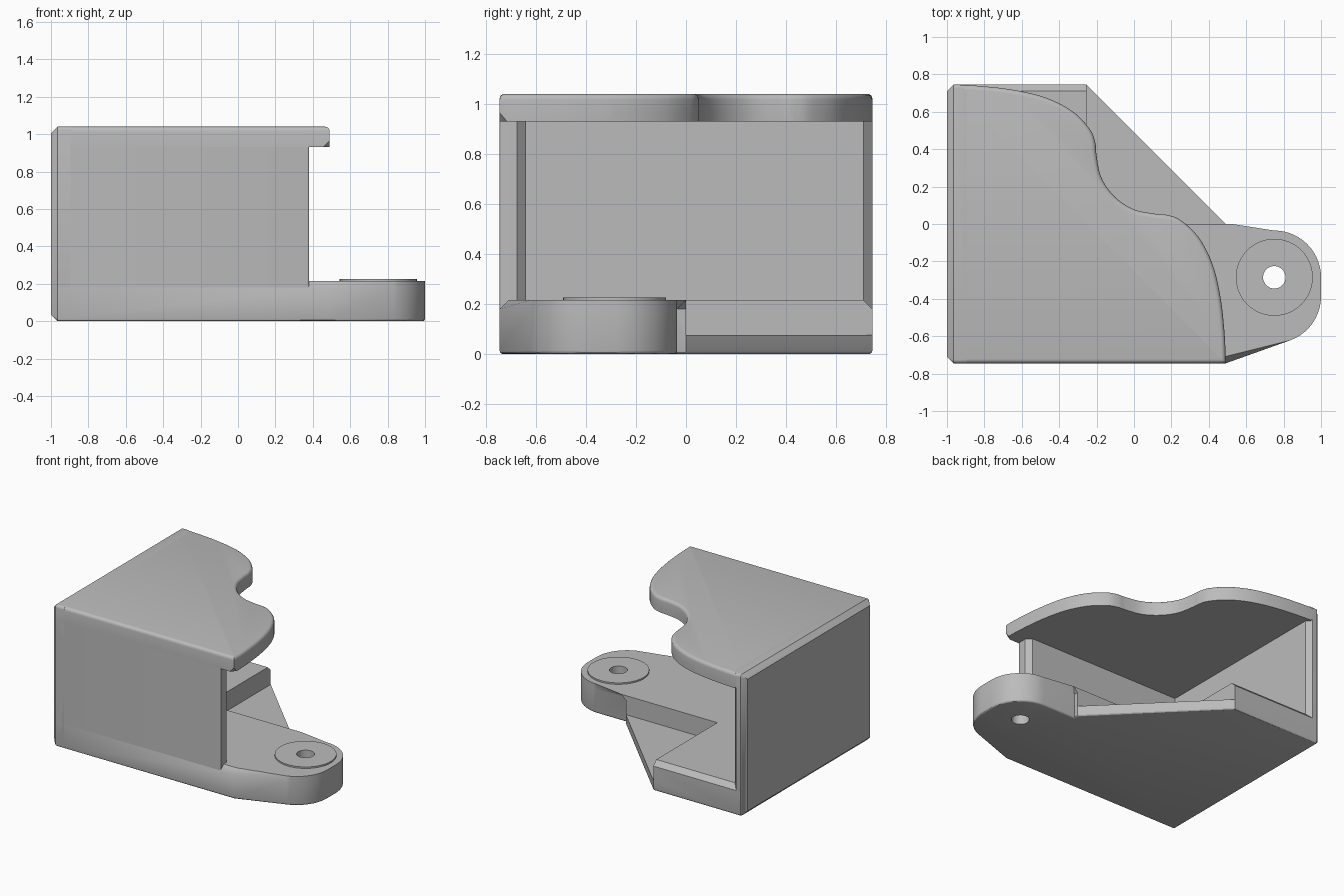
import bpy, bmesh, math
from mathutils import Vector

cube = bpy.data.objects.get("Cube")
if cube:
    bpy.data.objects.remove(cube, do_unlink=True)

grey = bpy.data.materials.new("plain_grey")
grey.use_nodes = True
grey.diffuse_color = (0.5, 0.5, 0.5, 1)
grey.node_tree.nodes["Principled BSDF"].inputs["Base Color"].default_value = (0.5, 0.5, 0.5, 1)

# Shared sizes
LEFT, RIGHT, HALF, HEIGHT = -1.0, 0.49, 0.745, 1.04
WALL, CHAMFER = 0.105, 0.035
SEAM = LEFT + CHAMFER
FLOOR, CEILING = 0.215, 0.93
POCKET_X = -0.255
PIVOT = (0.75, -0.285)


def near(a, b):
    return abs(a - b) < 0.001


def prism(outline, z0, z1):
    """Extrude a counter-clockwise outline from z0 to z1."""
    bm = bmesh.new()
    low = [bm.verts.new((x, y, z0)) for x, y in outline]
    high = [bm.verts.new((x, y, z1)) for x, y in outline]
    bm.faces.new(low[::-1])
    bm.faces.new(high)
    n = len(outline)
    for i in range(n):
        j = (i + 1) % n
        bm.faces.new((low[i], low[j], high[j], high[i]))
    return bm


def bevel(bm, rule, width, segments=1):
    edges = [e for e in bm.edges if rule(e.verts[0].co, e.verts[1].co)]
    bmesh.ops.bevel(bm, geom=edges, offset=width, segments=segments,
                    profile=0.5, affect='EDGES', clamp_overlap=False)


def finish(name, bm):
    bmesh.ops.recalc_face_normals(bm, faces=bm.faces)
    mesh = bpy.data.meshes.new(name)
    bm.to_mesh(mesh)
    bm.free()
    mesh.materials.append(grey)
    ob = bpy.data.objects.new(name, mesh)
    bpy.context.collection.objects.link(ob)
    return ob


def activate(ob):
    bpy.ops.object.select_all(action='DESELECT')
    ob.select_set(True)
    bpy.context.view_layer.objects.active = ob


def cut(ob, cutter):
    activate(ob)
    mod = ob.modifiers.new("cut", 'BOOLEAN')
    mod.operation, mod.solver, mod.object = 'DIFFERENCE', 'EXACT', cutter
    bpy.ops.object.modifier_apply(modifier=mod.name)


def arc(center, radius, start, end, steps):
    angles = [math.radians(start + (end - start) * i / steps) for i in range(steps + 1)]
    return [(center[0] + radius * math.cos(a), center[1] + radius * math.sin(a)) for a in angles]


def smooth_path(points, steps=5):
    """Catmull-Rom curve through the points."""
    pts = [Vector(p) for p in points]
    pts = [2 * pts[0] - pts[1]] + pts + [2 * pts[-1] - pts[-2]]
    out = []
    for a, b, c, d in zip(pts, pts[1:], pts[2:], pts[3:]):
        for i in range(steps):
            t = i / steps
            out.append(0.5 * (2 * b + (c - a) * t + (2 * a - 5 * b + 4 * c - d) * t * t
                              + (3 * b - a - 3 * c + d) * t ** 3))
    return out + [pts[-2]]


# Base plate with rounded arm
outline = [(SEAM, -HALF), (RIGHT, -HALF)]
outline += arc((PIVOT[0], -0.387), 0.25, -70.4, 0, 10)
outline += arc(PIVOT, 0.25, 0, 90, 14)
outline += [(RIGHT, PIVOT[1] + 0.25), (RIGHT, 0), (POCKET_X, HALF), (SEAM, HALF)]
bm = prism(outline, 0, FLOOR)


def on_seam(a, b):
    return near(a.x, SEAM) and near(b.x, SEAM)


def on_diagonal(a, b):
    return a.y > -0.001 and b.y > -0.001 and not near(a.y, b.y)


bevel(bm, lambda a, b: near(a.z, FLOOR) and near(b.z, FLOOR)
      and not on_seam(a, b) and not on_diagonal(a, b), CHAMFER)
bevel(bm, lambda a, b: near(a.z, 0) and near(b.z, 0) and not on_seam(a, b), 0.014, 3)
base = finish("base_plate", bm)

# Raised ring around the pivot hole
bm = prism(arc(PIVOT, 0.206, 0, 352.5, 47), FLOOR - 0.02, 0.226)
bevel(bm, lambda a, b: near(a.z, 0.226) and near(b.z, 0.226), 0.008)
boss = finish("pivot_ring", bm)

# Cut the triangular pocket and the pivot hole
pocket = finish("pocket_cutter", prism([(POCKET_X, 0), (2, 0), (POCKET_X, 2)], 0.075, 0.5))
hole = finish("hole_cutter", prism(arc(PIVOT, 0.06, 0, 348.75, 31), -0.2, 0.5))
cut(base, pocket)
cut(base, hole)
cut(boss, hole)
for helper in (pocket, hole):
    bpy.data.objects.remove(helper, do_unlink=True)

# Left-hand side wall with chamfered outer face
inner = LEFT + WALL
bm = prism([(LEFT, -HALF), (inner, -HALF), (inner, HALF), (LEFT, HALF)], 0, HEIGHT)
bevel(bm, lambda a, b: near(a.x, inner) and near(b.x, inner)
      and near(a.y, HALF) and near(b.y, HALF), CHAMFER)
bevel(bm, lambda a, b: near(a.x, LEFT) and near(b.x, LEFT), CHAMFER)
bevel(bm, lambda a, b: near(abs(a.y), HALF) and near(a.y, b.y) and near(a.z, b.z)
      and not near(a.x, b.x) and (near(a.z, 0) or near(a.z, HEIGHT)), 0.02, 4)
side = finish("side_wall", bm)

# Front wall with chamfered free end
end = 0.38
bm = prism([(SEAM, -HALF), (end, -HALF), (end, WALL - HALF), (SEAM, WALL - HALF)],
           FLOOR - CHAMFER, CEILING)
bevel(bm, lambda a, b: near(a.x, end) and near(b.x, end)
      and near(a.y, WALL - HALF) and near(b.y, WALL - HALF), CHAMFER)
bevel(bm, lambda a, b: near(a.x, end) and near(b.x, end)
      and near(a.y, -HALF) and near(b.y, -HALF), 0.01, 3)
front = finish("front_wall", bm)

# Top plate: wavy edge, symmetric about the diagonal of its corner
half = [(1.49, 0), (1.485, 0.15), (1.463, 0.35), (1.42, 0.53), (1.345, 0.675), (1.25, 0.765),
        (1.18, 0.793), (1.11, 0.80), (0.995, 0.825)]
wave = half + [(0.894, 0.894)] + [(v, u) for u, v in half[::-1]]
wave = [p for p in smooth_path(wave) if p[0] > 0.06]
corner = [(CHAMFER, 0)] + wave + [(CHAMFER, 2 * HALF)]
bm = prism([(LEFT + u, v - HALF) for u, v in corner], CEILING, HEIGHT)
bevel(bm, lambda a, b: near(a.z, CEILING) and near(b.z, CEILING) and not on_seam(a, b)
      and not (near(a.y, -HALF) and near(b.y, -HALF)), CHAMFER)
bevel(bm, lambda a, b: near(a.z, HEIGHT) and near(b.z, HEIGHT) and not on_seam(a, b), 0.024, 4)
top = finish("top_plate", bm)

# Smooth rounded edges, keep chamfers crisp
for ob in (base, boss, side, front, top):
    activate(ob)
    bpy.ops.object.shade_smooth_by_angle(angle=math.radians(30))
